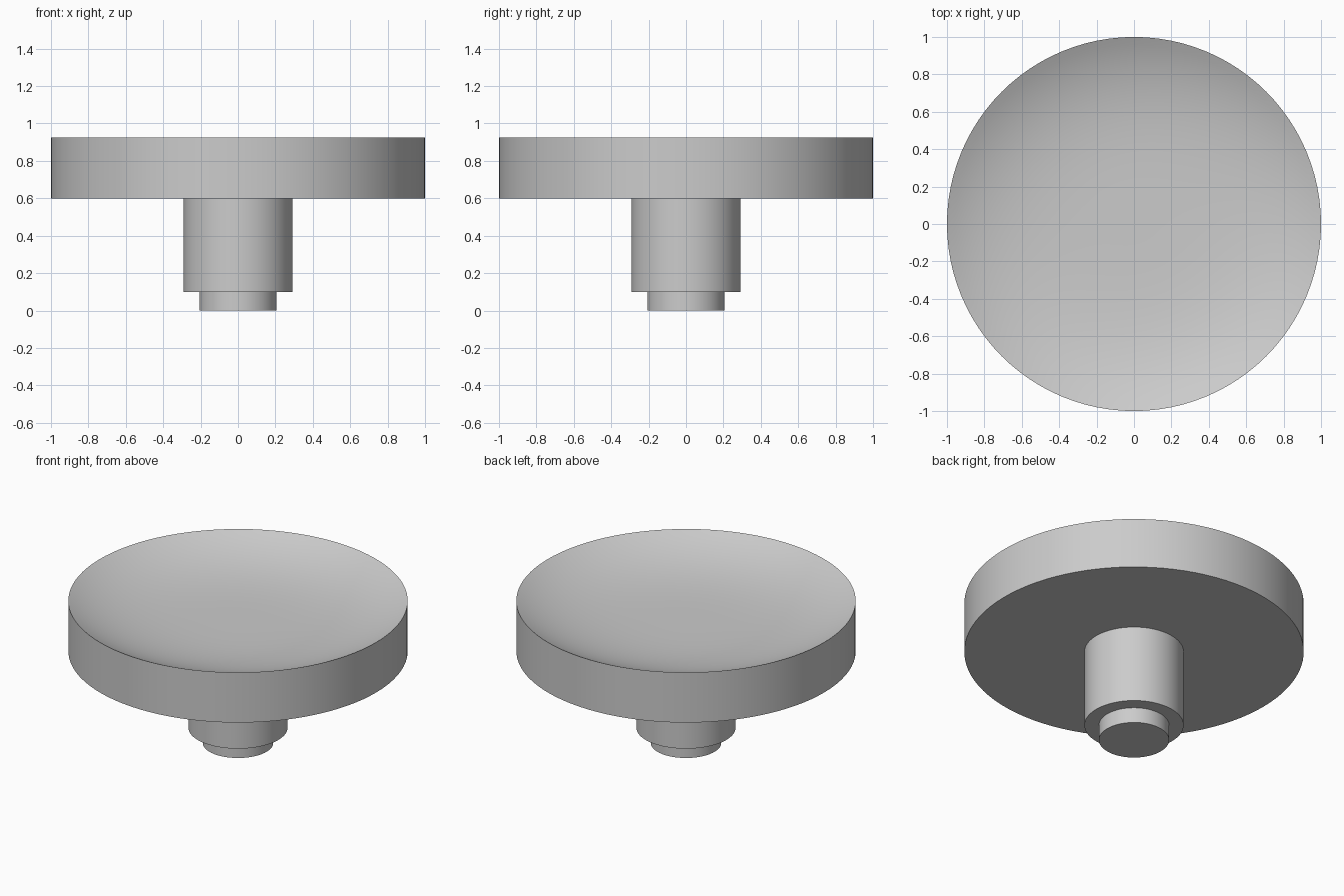
import bpy
import bmesh
import math

cube = bpy.data.objects.get("Cube")
if cube:
    bpy.data.objects.remove(cube, do_unlink=True)

grey = bpy.data.materials.new("plain grey")
grey.use_nodes = True
colour = (0.6, 0.6, 0.6, 1)
grey.diffuse_color = colour
grey.node_tree.nodes["Principled BSDF"].inputs["Base Color"].default_value = colour

SEGMENTS = 96


def lathe(name, profile):
    """Spin an (r, z) profile around the z axis into a smooth-shaded solid."""
    bm = bmesh.new()
    verts = [bm.verts.new((r, 0, z)) for r, z in profile]
    edges = [bm.edges.new(pair) for pair in zip(verts, verts[1:])]
    bmesh.ops.spin(bm, geom=verts + edges, cent=(0, 0, 0), axis=(0, 0, 1),
                   angle=math.tau, steps=SEGMENTS)
    bmesh.ops.remove_doubles(bm, verts=bm.verts, dist=0.0001)
    bmesh.ops.recalc_face_normals(bm, faces=bm.faces)
    mesh = bpy.data.meshes.new(name)
    bm.to_mesh(mesh)
    bm.free()
    mesh.materials.append(grey)
    obj = bpy.data.objects.new(name, mesh)
    bpy.context.collection.objects.link(obj)
    bpy.ops.object.select_all(action='DESELECT')
    obj.select_set(True)
    bpy.context.view_layer.objects.active = obj
    bpy.ops.object.shade_smooth_by_angle(angle=math.radians(30))


# Round head with a shallow dish that steepens towards the rim
RIM, UNDERSIDE, DISH_DEPTH, STEEPNESS = 0.926, 0.6, 0.14, 3.6
STEPS = 24
radii = [1 - i / STEPS for i in range(STEPS + 1)]
dish = [(r, RIM - DISH_DEPTH * (1 - r ** STEEPNESS)) for r in radii]
lathe("dished_head", [(0, UNDERSIDE), (1, UNDERSIDE)] + dish)

# Stem with a narrower stepped foot
FOOT_TOP = 0.1
lathe("stem", [(0, 0), (0.207, 0), (0.207, FOOT_TOP), (0.292, FOOT_TOP),
               (0.292, UNDERSIDE)])
